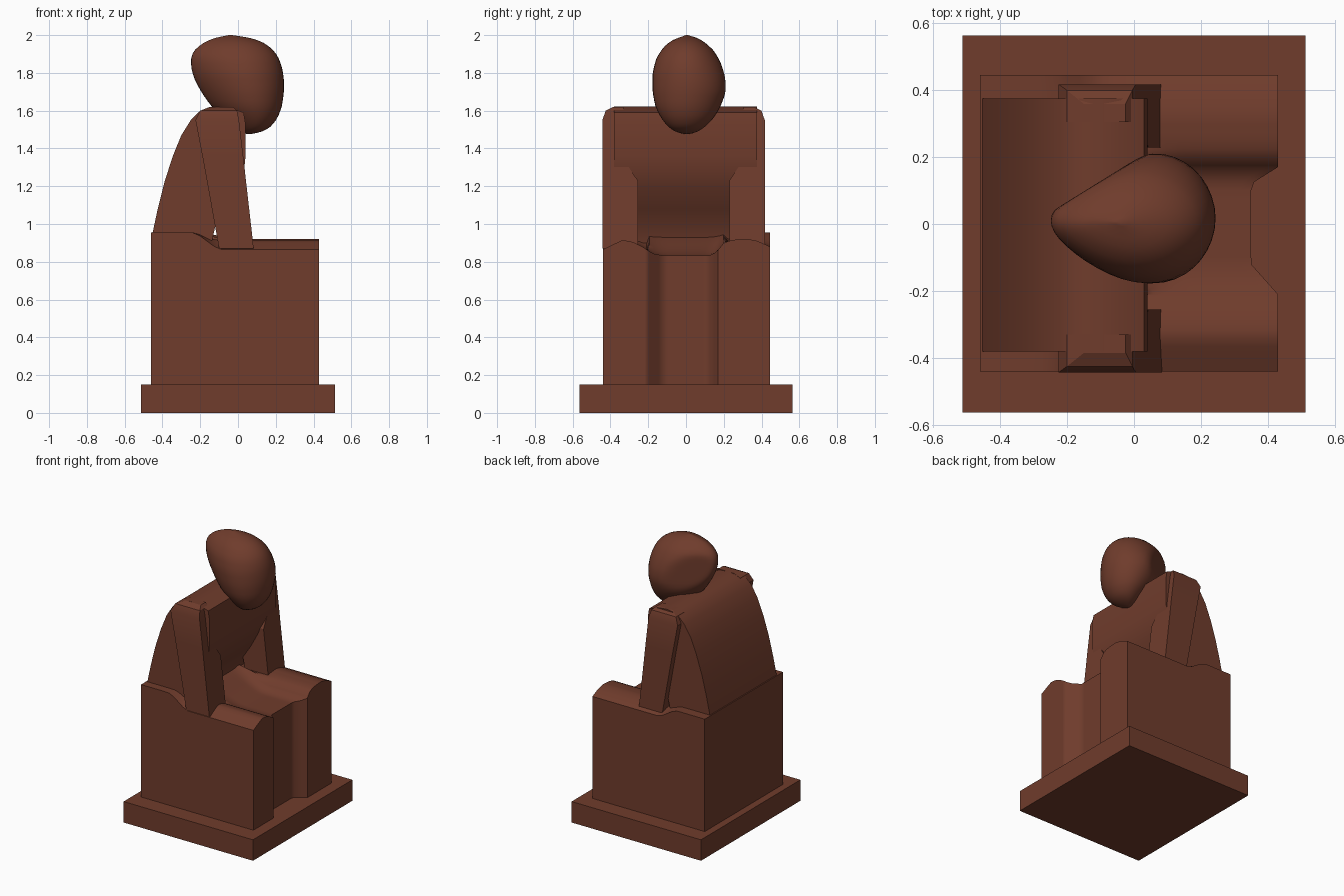
import bpy, math

if "Cube" in bpy.data.objects:
    bpy.data.objects.remove(bpy.data.objects["Cube"])

clay = bpy.data.materials.new("brown_clay")
clay.diffuse_color = (0.16, 0.045, 0.025, 1)
clay.use_nodes = True
clay.node_tree.nodes["Principled BSDF"].inputs["Base Color"].default_value = clay.diffuse_color


def make(name, verts, faces, angle=35):
    me = bpy.data.meshes.new(name)
    me.from_pydata(verts, [], faces)
    me.materials.append(clay)
    ob = bpy.data.objects.new(name, me)
    bpy.context.collection.objects.link(ob)
    bpy.ops.object.select_all(action='DESELECT')
    ob.select_set(True)
    bpy.context.view_layer.objects.active = ob
    bpy.ops.object.mode_set(mode='EDIT')
    bpy.ops.mesh.select_all(action='SELECT')
    bpy.ops.mesh.normals_make_consistent(inside=False)
    bpy.ops.object.mode_set(mode='OBJECT')
    bpy.ops.object.shade_smooth_by_angle(angle=math.radians(angle))
    return ob


def loft(name, rings, angle=35):
    n = len(rings[0])
    verts = [v for r in rings for v in r]
    faces = [(k * n + i, k * n + (i + 1) % n, (k + 1) * n + (i + 1) % n, (k + 1) * n + i)
             for k in range(len(rings) - 1) for i in range(n)]
    faces += [tuple(range(n)), tuple(range((len(rings) - 1) * n, len(rings) * n))]
    return make(name, verts, faces, angle)


def lerp(table, t):
    """Piecewise-linear lookup in (key, value) pairs."""
    for (a, va), (b, vb) in zip(table, table[1:]):
        if t <= b:
            return va + (vb - va) * max(0, (t - a) / (b - a))
    return table[-1][1]


def smooth(a, b, t):
    t = min(1, max(0, (t - a) / (b - a)))
    return t * t * (3 - 2 * t)


# Plinth
bpy.ops.mesh.primitive_cube_add(size=1, location=(0, 0, 0.075))
plinth = bpy.context.object
plinth.name = "plinth"
plinth.scale = (1.025, 1.125, 0.15)
plinth.data.materials.append(clay)

# Seat block merging into thighs and lower legs
knee_z = [(-.44, .865), (-.39, .89), (-.335, .915), (-.28, .905), (-.23, .88), (-.18, .845),
          (-.12, .832), (.12, .832), (.16, .85), (.20, .90), (.24, .915), (.32, .922),
          (.38, .91), (.445, .88)]
front_x = [(-.44, .43), (-.21, .43), (-.12, .35), (.12, .35), (.17, .43), (.445, .43)]
NX, ys = 24, sorted({-.44 + .885 * i / 36 for i in range(37)} | {-.21, .17})
NY = len(ys)
top, bottom = [], []
for i in range(NX + 1):
    for y in ys:
        x = -.46 + (lerp(front_x, y) + .46) * i / NX
        reach = .15 if abs(y) < .2 else -.08
        z = .955 + (lerp(knee_z, y) - .955) * smooth(-.25, reach, x)
        top.append((x, y, z))
        bottom.append((x, y, .14))
T = len(top)
faces = []
for i in range(NX):
    for j in range(NY - 1):
        q = (i * NY + j, i * NY + j + 1, (i + 1) * NY + j + 1, (i + 1) * NY + j)
        faces += [q, tuple(v + T for v in q)]
rim = [j for j in range(NY)] + [i * NY + NY - 1 for i in range(1, NX + 1)]
rim += [NX * NY + j for j in range(NY - 2, -1, -1)] + [i * NY for i in range(NX - 1, 0, -1)]
faces += [(a, b, b + T, a + T) for a, b in zip(rim, rim[1:] + rim[:1])]
make("seat_and_legs", top + bottom, faces, 50)

# Hunched torso: side profile extruded across the width
profile = [(-.455, .94), (-.425, 1.08), (-.39, 1.22), (-.345, 1.36), (-.30, 1.47), (-.25, 1.55),
           (-.205, 1.595), (-.16, 1.615), (-.11, 1.622), (-.04, 1.615), (.03, 1.59),
           (.04, 1.53), (.04, 1.36), (.032, 1.28), (.0, 1.19), (-.06, 1.08), (-.12, .99),
           (-.14, .90)]
loft("torso", [[(x, y, z) for x, z in profile] for y in (-.38, .375)])

# Arms planted on the thighs: (z, back x, front x, outer y, inner y)
arm = [(.87, -.10, .083, .443, .255), (1.23, -.165, .042, .443, .255),
       (1.34, -.185, .03, .443, .33), (1.55, -.225, .005, .443, .33),
       (1.60, -.20, -.005, .425, .33), (1.62, -.15, -.025, .385, .33)]
for side, name, shift in ((-1, "right_arm", 0), (1, "left_arm", -.026)):
    loft(name, [[(b, side * (o + shift), z), (f, side * (o + shift), z),
                 (f, side * (n + shift), z), (b, side * (n + shift), z)]
                for z, b, f, o, n in arm], 20)

# Tilted egg-shaped head: extents looked up by height
back = [(1.475, .05), (1.485, .02), (1.51, -.01), (1.56, -.07), (1.62, -.14), (1.69, -.19),
        (1.76, -.23), (1.83, -.25), (1.89, -.25), (1.93, -.225), (1.965, -.175),
        (1.985, -.125), (2.0, -.05)]
face = [(1.475, .06), (1.485, .12), (1.51, .17), (1.56, .21), (1.62, .233), (1.70, .245),
        (1.76, .245), (1.83, .235), (1.89, .212), (1.93, .18), (1.965, .13), (1.985, .07),
        (2.0, -.03)]
near = [(1.475, 0), (1.485, -.05), (1.51, -.09), (1.56, -.13), (1.62, -.16), (1.70, -.175),
        (1.80, -.175), (1.88, -.155), (1.94, -.115), (1.975, -.07), (2.0, 0)]
far = [(1.475, .01), (1.485, .055), (1.51, .095), (1.56, .145), (1.62, .18), (1.70, .21),
       (1.78, .208), (1.86, .18), (1.92, .145), (1.965, .095), (1.985, .06), (2.0, .01)]
rings = []
for k in range(29):
    z = 1.7375 - .2625 * math.cos(math.pi * k / 28)
    xb, xf, yn, yf = (lerp(t, z) for t in (back, face, near, far))
    ring = []
    for i in range(40):
        c, s = math.cos(math.tau * i / 40), math.sin(math.tau * i / 40)
        x = (xb + xf) / 2 + (xf - xb) / 2 * c
        w = 1 + .22 * c - .12 * c * c
        y = (yn + yf) / 2 + (yf - yn) / 2 * s * w
        ring.append((x, min(y, .035 + .62 * (x + .25)), z))
    rings.append(ring)
head = loft("head", rings, 60)
mod = head.modifiers.new("soften", 'SMOOTH')
mod.factor, mod.iterations = .5, 3
